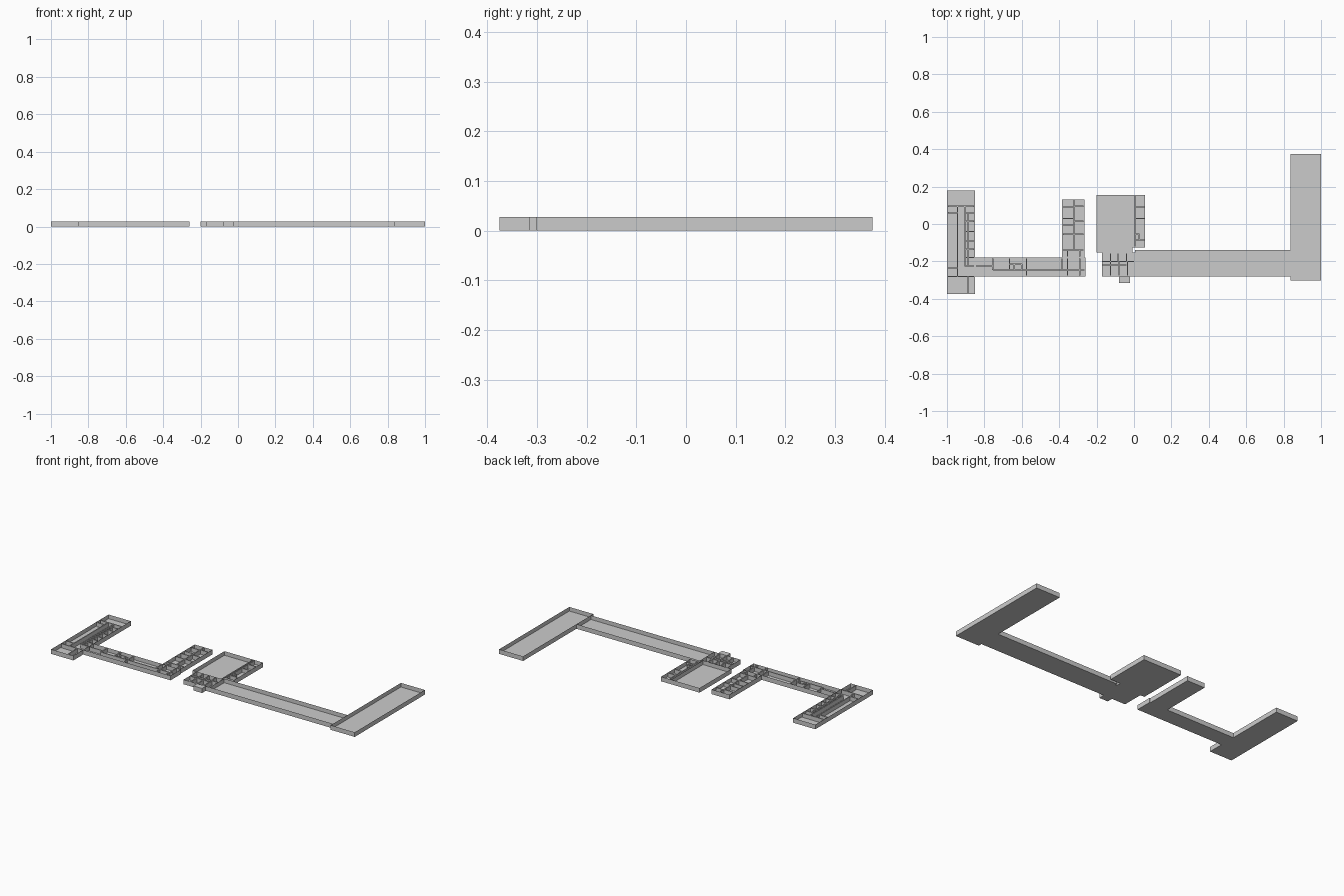
import bpy, bmesh

if "Cube" in bpy.data.objects:
    bpy.data.objects.remove(bpy.data.objects["Cube"])

H = 0.028       # wall height
FLOOR = 0.003   # slab thickness
T_OUT = 0.009   # outer wall thickness
T_IN = 0.006    # partition thickness


def add_box(bm, x0, x1, y0, y1, z0, z1):
    vs = [bm.verts.new((x, y, z)) for z in (z0, z1)
          for x, y in ((x0, y0), (x1, y0), (x1, y1), (x0, y1))]
    for f in ((3, 2, 1, 0), (4, 5, 6, 7), (0, 1, 5, 4),
              (1, 2, 6, 5), (2, 3, 7, 6), (3, 0, 4, 7)):
        bm.faces.new([vs[i] for i in f])


def finish(bm, name):
    me = bpy.data.meshes.new(name)
    bm.to_mesh(me)
    bm.free()
    ob = bpy.data.objects.new(name, me)
    bpy.context.collection.objects.link(ob)


def tray(name, x0, x1, y0, y1):
    """Open-topped room block: floor slab with a wall ring."""
    bm = bmesh.new()
    add_box(bm, x0, x1, y0, y1, 0, H)
    bm.faces.ensure_lookup_table()
    top = bm.faces[1]
    bmesh.ops.inset_region(bm, faces=[top], thickness=T_OUT)
    inner = bmesh.ops.extrude_discrete_faces(bm, faces=[top])["faces"][0]
    for v in inner.verts:
        v.co.z = FLOOR
    bmesh.ops.recalc_face_normals(bm, faces=bm.faces)
    finish(bm, name)


def partitions(name, across=(), along=()):
    """across: (y, x0, x1) walls parallel to x; along: (x, y0, y1) parallel to y."""
    bm = bmesh.new()
    h = T_IN / 2
    for y, x0, x1 in across:
        add_box(bm, x0, x1, y - h, y + h, FLOOR, H)
    for x, y0, y1 in along:
        add_box(bm, x - h, x + h, y0, y1, FLOOR, H)
    finish(bm, name)


# Outer shells of every wing
tray("west_wing", -1.0, -0.85, -0.375, 0.18)
tray("west_corridor", -0.85, -0.26, -0.28, -0.18)
tray("west_inner_wing", -0.385, -0.265, -0.18, 0.132)
tray("main_hall", -0.2, -0.008, -0.152, 0.155)
tray("hall_side_rooms", -0.008, 0.06, -0.125, 0.155)
tray("entrance_block", -0.172, 0.005, -0.28, -0.152)
tray("east_corridor", 0.005, 0.838, -0.28, -0.14)
tray("east_wing", 0.838, 1.0, -0.302, 0.375)

# Entrance step in front of the middle block
bm = bmesh.new()
add_box(bm, -0.08, -0.022, -0.316, -0.28, 0, H)
finish(bm, "entrance_step")

# West wing partitions
partitions("west_wing_walls",
           [(0.095, -0.995, -0.855), (-0.28, -0.995, -0.855)]
           + [(y, -0.995, -0.943) for y in (0.06, -0.235)]
           + [(y, -0.905, -0.855)
              for y in (0.058, 0.015, -0.04, -0.09, -0.135, -0.18, -0.225)],
           [(-0.943, -0.28, 0.095), (-0.905, -0.225, 0.095),
            (-0.888, -0.37, -0.28), (-0.888, -0.225, 0.058)])

# West corridor partitions
partitions("west_corridor_walls",
           [(-0.245, -0.755, -0.265), (-0.225, -0.845, -0.755),
            (-0.215, -0.665, -0.6)],
           [(-0.755, -0.245, -0.185), (-0.665, -0.245, -0.185),
            (-0.64, -0.245, -0.215), (-0.6, -0.245, -0.215),
            (-0.575, -0.275, -0.185), (-0.385, -0.245, -0.185),
            (-0.355, -0.275, -0.185), (-0.29, -0.275, -0.185)])

# West inner wing partitions
partitions("west_inner_wing_walls",
           [(-0.14, -0.38, -0.27)]
           + [(y, -0.38, -0.32) for y in (0.09, 0.03, -0.005, -0.055)]
           + [(y, -0.32, -0.27) for y in (0.095, 0.015, -0.055)],
           [(-0.32, -0.14, 0.128), (-0.355, -0.175, -0.14),
            (-0.29, -0.175, -0.14)])

# Hall side rooms partitions
partitions("hall_side_walls",
           [(y, 0.005, 0.055) for y in (0.09, 0.03)]
           + [(-0.055, 0.005, 0.03), (-0.085, 0.005, 0.055)],
           [(0.005, -0.12, 0.15), (0.028, -0.085, -0.055)])

# Entrance block partitions
partitions("entrance_walls",
           [(-0.2, -0.168, 0.0), (-0.22, -0.168, -0.04)],
           [(x, -0.275, -0.2) for x in (-0.125, -0.08, -0.035)]
           + [(x, -0.2, -0.157) for x in (-0.125, -0.085, -0.04)])
